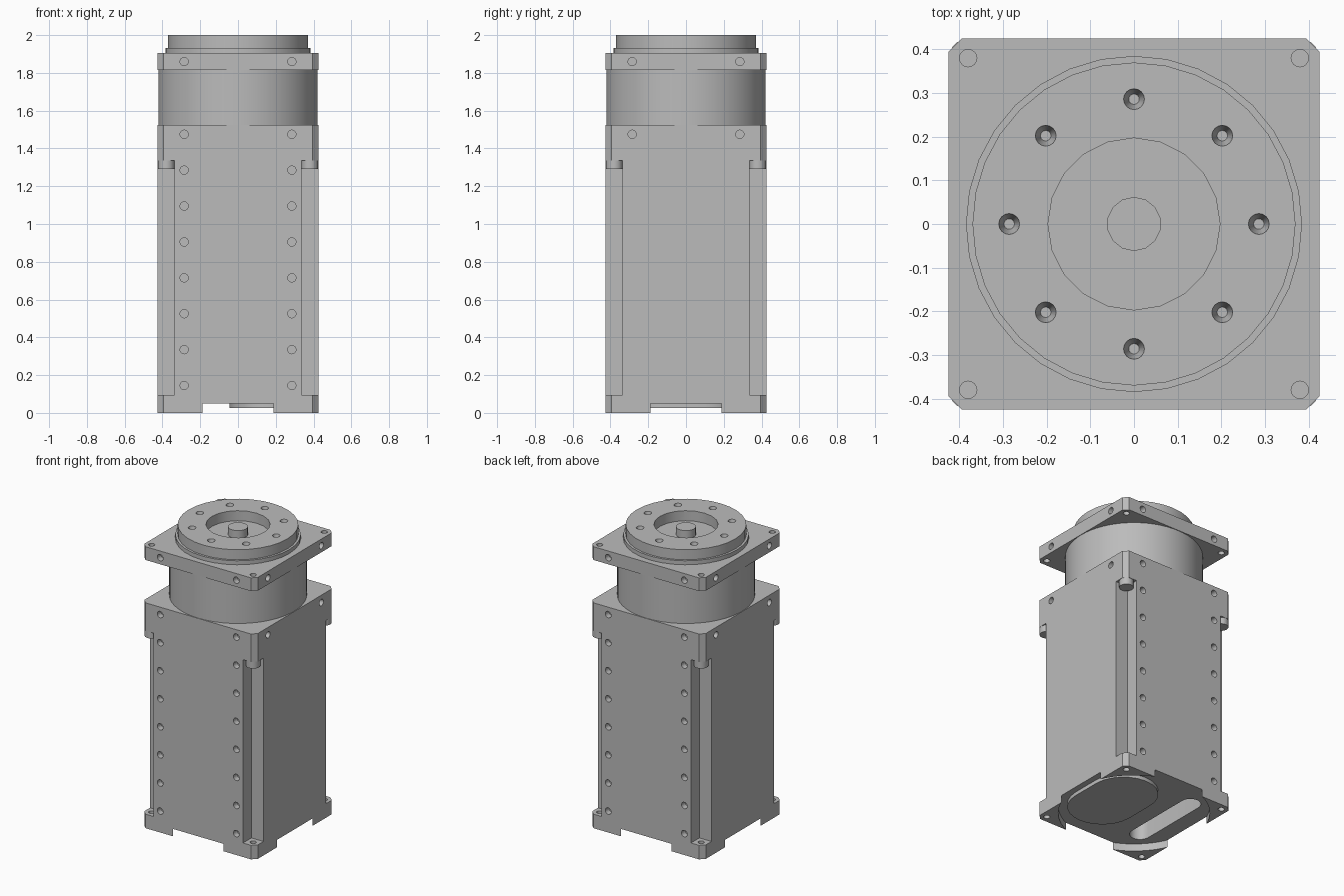
import bpy, bmesh
from math import pi, cos, sin
from mathutils import Matrix

cube = bpy.data.objects.get("Cube")
if cube:
    bpy.data.objects.remove(cube)

grey = bpy.data.materials.new("housing grey")
grey.use_nodes = True
grey.diffuse_color = (0.5, 0.5, 0.5, 1)
grey.node_tree.nodes["Principled BSDF"].inputs["Base Color"].default_value = (0.5, 0.5, 0.5, 1)

HALF, PITCH, SCREW = 0.425, 0.285, 0.38
CORNERS = [(sx, sy) for sx in (-1, 1) for sy in (-1, 1)]


def prism(bm, outline, z0, z1):
    """Extrude a flat outline between two heights."""
    face = bm.faces.new([bm.verts.new((x, y, z0)) for x, y in outline])
    top = bmesh.ops.extrude_face_region(bm, geom=[face])["geom"]
    bmesh.ops.translate(bm, vec=(0, 0, z1 - z0),
                        verts=[v for v in top if isinstance(v, bmesh.types.BMVert)])
    bmesh.ops.recalc_face_normals(bm, faces=bm.faces)


def cyl(bm, x, y, r, z0, z1, sides=16, tip=None):
    bmesh.ops.create_cone(bm, cap_ends=True, segments=sides, radius1=r if tip is None else tip,
                          radius2=r, depth=z1 - z0,
                          matrix=Matrix.Translation((x, y, (z0 + z1) / 2)))


def box(bm, lo, hi):
    size = [b - a for a, b in zip(lo, hi)]
    mid = [(a + b) / 2 for a, b in zip(lo, hi)]
    bmesh.ops.create_cube(bm, size=1, matrix=Matrix.Translation(mid) @ Matrix.Diagonal((*size, 1)))


def side_hole(bm, x, z, turn):
    """Blind hole into one of the four sides."""
    place = (Matrix.Rotation(turn * pi / 2, 4, 'Z') @ Matrix.Translation((x, -HALF, z))
             @ Matrix.Rotation(pi / 2, 4, 'X'))
    bmesh.ops.create_cone(bm, cap_ends=True, segments=16, radius1=0.022, radius2=0.022,
                          depth=0.08, matrix=place)


def stadium(cx, length, r, steps=12):
    """Rounded slot outline running along y."""
    pts = []
    for end in (1, -1):
        for i in range(steps + 1):
            a = pi * i / steps + (0 if end > 0 else pi)
            pts.append((cx + r * cos(a), end * length + r * sin(a)))
    return pts


def square(half, c):
    """Square outline with chamfered corners."""
    k = half - c
    return [(half, -k), (half, k), (k, half), (-k, half),
            (-half, k), (-half, -k), (-k, -half), (k, -half)]


def make(name, bm):
    mesh = bpy.data.meshes.new(name)
    bm.to_mesh(mesh)
    bm.free()
    mesh.materials.append(grey)
    ob = bpy.data.objects.new(name, mesh)
    bpy.context.collection.objects.link(ob)
    return ob


def activate(ob):
    bpy.ops.object.select_all(action='DESELECT')
    ob.select_set(True)
    bpy.context.view_layer.objects.active = ob


def cut(ob, bm):
    cutter = make("cutter", bm)
    cutter.hide_render = True
    activate(ob)
    mod = ob.modifiers.new("cut", 'BOOLEAN')
    mod.operation, mod.solver, mod.object = 'DIFFERENCE', 'EXACT', cutter
    bpy.ops.object.modifier_apply(modifier=mod.name)
    bpy.data.objects.remove(cutter)


def smooth(ob):
    activate(ob)
    bpy.ops.object.shade_smooth_by_angle(angle=pi / 6)


# Main housing with corner channels, arched feet and underside slot
bm = bmesh.new()
prism(bm, square(HALF, 0.03), 0, 1.525)
housing = make("housing", bm)

bm = bmesh.new()
for sx, sy in CORNERS:
    xs, ys = sorted((sx * 0.335, sx * 0.5)), sorted((sy * 0.335, sy * 0.5))
    box(bm, (xs[0], ys[0], 0.095), (xs[1], ys[1], 1.335))
cut(housing, bm)

bm = bmesh.new()
cyl(bm, 0, 0, 0.465, -0.1, 0.05, 64)
cut(housing, bm)

bm = bmesh.new()
prism(bm, stadium(-0.25, 0.24, 0.065), -0.1, 0.2)
for sx, sy in CORNERS:
    cyl(bm, sx * SCREW, sy * SCREW, 0.02, -0.1, 0.2)
for turn in range(4):
    for x in (-PITCH, PITCH):
        rows = range(8) if turn % 2 == 0 else [7]
        for i in rows:
            side_hole(bm, x, 0.145 + 0.19 * i, turn)
cut(housing, bm)
smooth(housing)

# Raised cover under the base
bm = bmesh.new()
prism(bm, stadium(0.17, 0.1, 0.215), 0.025, 0.055)
smooth(make("base_cover", bm))

# Screw heads at the top of the corner channels
bm = bmesh.new()
for sx, sy in CORNERS:
    cyl(bm, sx * SCREW, sy * SCREW, 0.044, 1.29, 1.337, 20)
smooth(make("corner_screws", bm))

# Round gear case between housing and front plate
bm = bmesh.new()
cyl(bm, 0, 0, 0.422, 1.52, 1.82, 64)
smooth(make("gear_case", bm))

# Square mounting plate
bm = bmesh.new()
prism(bm, square(HALF, 0.03), 1.815, 1.905)
plate = make("mounting_plate", bm)
bm = bmesh.new()
for sx, sy in CORNERS:
    cyl(bm, sx * SCREW, sy * SCREW, 0.02, 1.7, 2.0)
for turn in range(4):
    for x in (-PITCH, PITCH):
        side_hole(bm, x, 1.86, turn)
cut(plate, bm)
smooth(plate)

# Bearing ring under the output flange
bm = bmesh.new()
cyl(bm, 0, 0, 0.385, 1.9, 1.932, 32)
smooth(make("bearing_ring", bm))

# Output flange with bore and ring of countersunk holes
bm = bmesh.new()
cyl(bm, 0, 0, 0.37, 1.925, 2.0, 32)
flange = make("output_flange", bm)
bm = bmesh.new()
cyl(bm, 0, 0, 0.197, 1.8, 2.1, 20)
for i in range(8):
    a = i * pi / 4
    cyl(bm, 0.286 * cos(a), 0.286 * sin(a), 0.025, 1.945, 2.005, 16, tip=0.012)
cut(flange, bm)
smooth(flange)

# Central shaft
bm = bmesh.new()
cyl(bm, 0, 0, 0.062, 1.92, 1.985, 14)
smooth(make("centre_shaft", bm))
